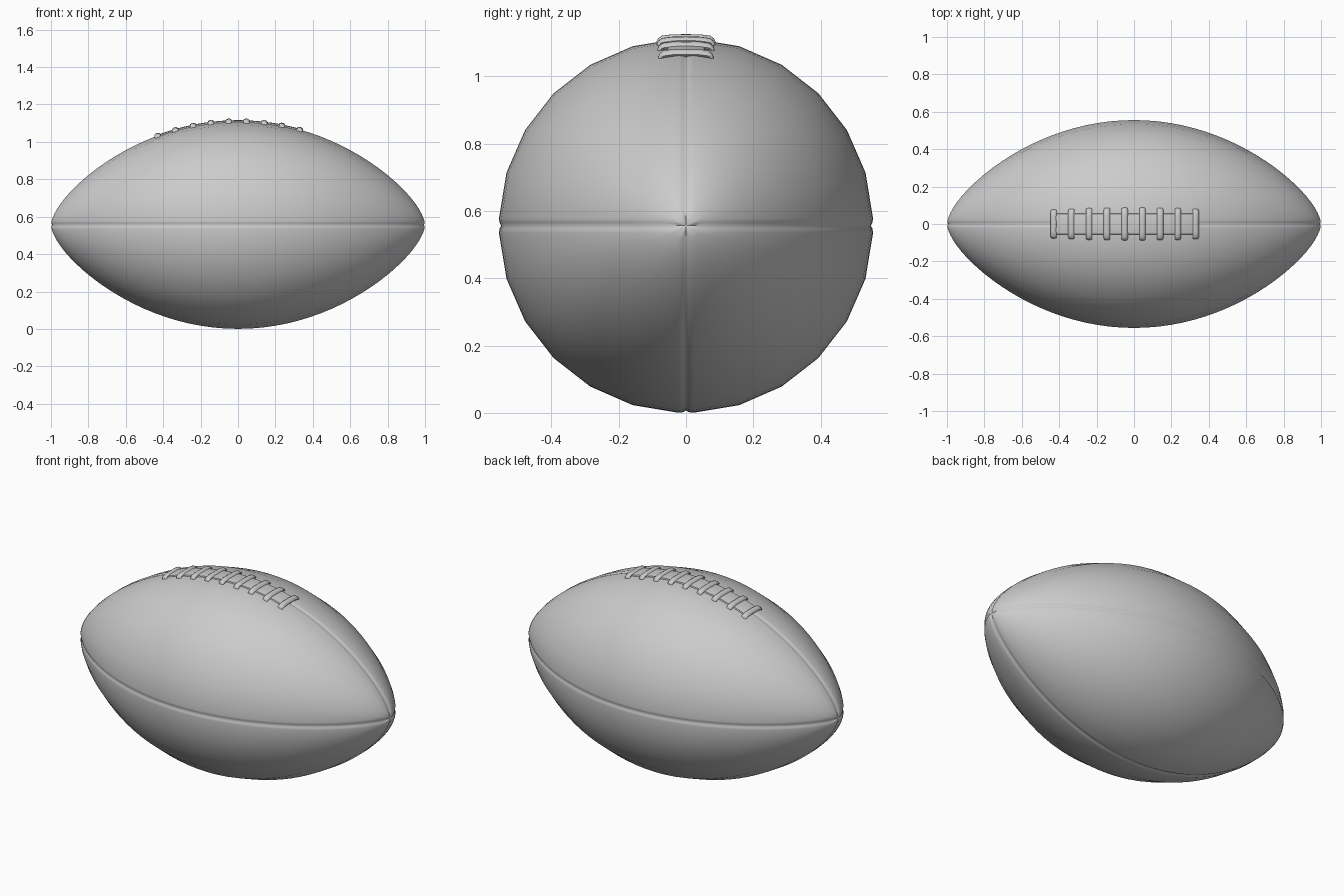
import bpy, bmesh, math
from mathutils import Vector

if "Cube" in bpy.data.objects:
    bpy.data.objects.remove(bpy.data.objects["Cube"])

R = 0.556          # ball radius at the middle
ZC = 0.556         # height of the long axis


def radius(x):
    """Radius of the ball at a position along its axis."""
    q = max(0.0, 1 - x * x)
    return R * (0.5 * q + 0.5 * math.sqrt(q))


def slope(x):
    return (radius(x + 0.001) - radius(x - 0.001)) / 0.002


def finish(bm, name, angle):
    bmesh.ops.recalc_face_normals(bm, faces=bm.faces)
    me = bpy.data.meshes.new(name)
    bm.to_mesh(me)
    bm.free()
    ob = bpy.data.objects.new(name, me)
    bpy.context.collection.objects.link(ob)
    bpy.ops.object.select_all(action='DESELECT')
    bpy.context.view_layer.objects.active = ob
    ob.select_set(True)
    bpy.ops.object.shade_smooth_by_angle(angle=math.radians(angle))
    return ob


def loft(bm, rings, closed=True):
    for a, b in zip(rings, rings[1:]):
        n = len(a)
        for i in range(n if closed else n - 1):
            j = (i + 1) % n
            bm.faces.new((a[i], a[j], b[j], b[i]))


# Ball: four panels meeting in pressed seams
bm = bmesh.new()
rings = []
N = 48
for k in range(1, N):
    x = math.cos(math.pi * k / N)
    r, s = radius(x), slope(x)
    nrm = Vector((-s, 1)).normalized()
    # keep the seam width constant until the panels get narrow at the tips
    w1 = min(math.radians(12), 0.009 / r)
    w2 = min(math.radians(24), 0.022 / r)
    ring = []
    for quarter in range(4):
        base = quarter * math.pi / 2
        mids = [w2 + (math.pi / 2 - 2 * w2) * i / 6 for i in range(7)]
        angles = [(0, 0.007), (w1, 0.002)] + [(m, 0) for m in mids]
        angles.append((math.pi / 2 - w1, 0.002))
        for a, d in angles:
            rr = r - nrm.y * d
            ring.append(bm.verts.new((x - nrm.x * d, rr * math.cos(base + a),
                                      ZC + rr * math.sin(base + a))))
    rings.append(ring)
loft(bm, rings)
for ring, x in ((rings[0], 0.993), (rings[-1], -0.993)):
    tip = bm.verts.new((x, 0, ZC))
    for i in range(len(ring)):
        bm.faces.new((ring[i], ring[(i + 1) % len(ring)], tip))
finish(bm, "ball", 60)

# Flat lace band lying along the top seam
bm = bmesh.new()
rows = []
for k in range(25):
    x = -0.44 + 0.78 * k / 24
    row = []
    for y, h in ((-0.057, -0.006), (-0.054, 0.003), (-0.04, 0.005), (0, 0.004),
                 (0.04, 0.005), (0.054, 0.003), (0.057, -0.006)):
        row.append(bm.verts.new((x, y, ZC + math.sqrt(radius(x) ** 2 - y * y) + h)))
    rows.append(row)
loft(bm, rows)
bm.faces.new(rows[0])
bm.faces.new(rows[-1])
finish(bm, "lace_band", 50)

# Cross laces: flattened cords bent over the ball
bm = bmesh.new()
for i in range(9):
    x = -0.43 + 0.095 * i
    half = 0.088 - 0.06 * (x * x)
    T = Vector((1, 0, slope(x))).normalized()
    Nn = Vector((-T.z, 0, T.x))
    rings = []
    for f, lift, size in ((-1, -0.008, 0.6), (-0.95, -0.003, 0.95), (-0.82, 0.003, 1),
                          (-0.5, 0.004, 1), (0, 0.003, 1), (0.5, 0.004, 1),
                          (0.82, 0.003, 1), (0.95, -0.003, 0.95), (1, -0.008, 0.6)):
        y = f * half
        c = Vector((x, y, ZC + math.sqrt(radius(x) ** 2 - y * y))) + Nn * lift
        ring = []
        for k in range(10):
            a = 2 * math.pi * k / 10
            ring.append(bm.verts.new(c + T * (0.017 * size * math.cos(a))
                                     + Nn * (0.011 * size * math.sin(a))))
        rings.append(ring)
    loft(bm, rings)
    bm.faces.new(rings[0])
    bm.faces.new(rings[-1])
finish(bm, "cross_laces", 50)
